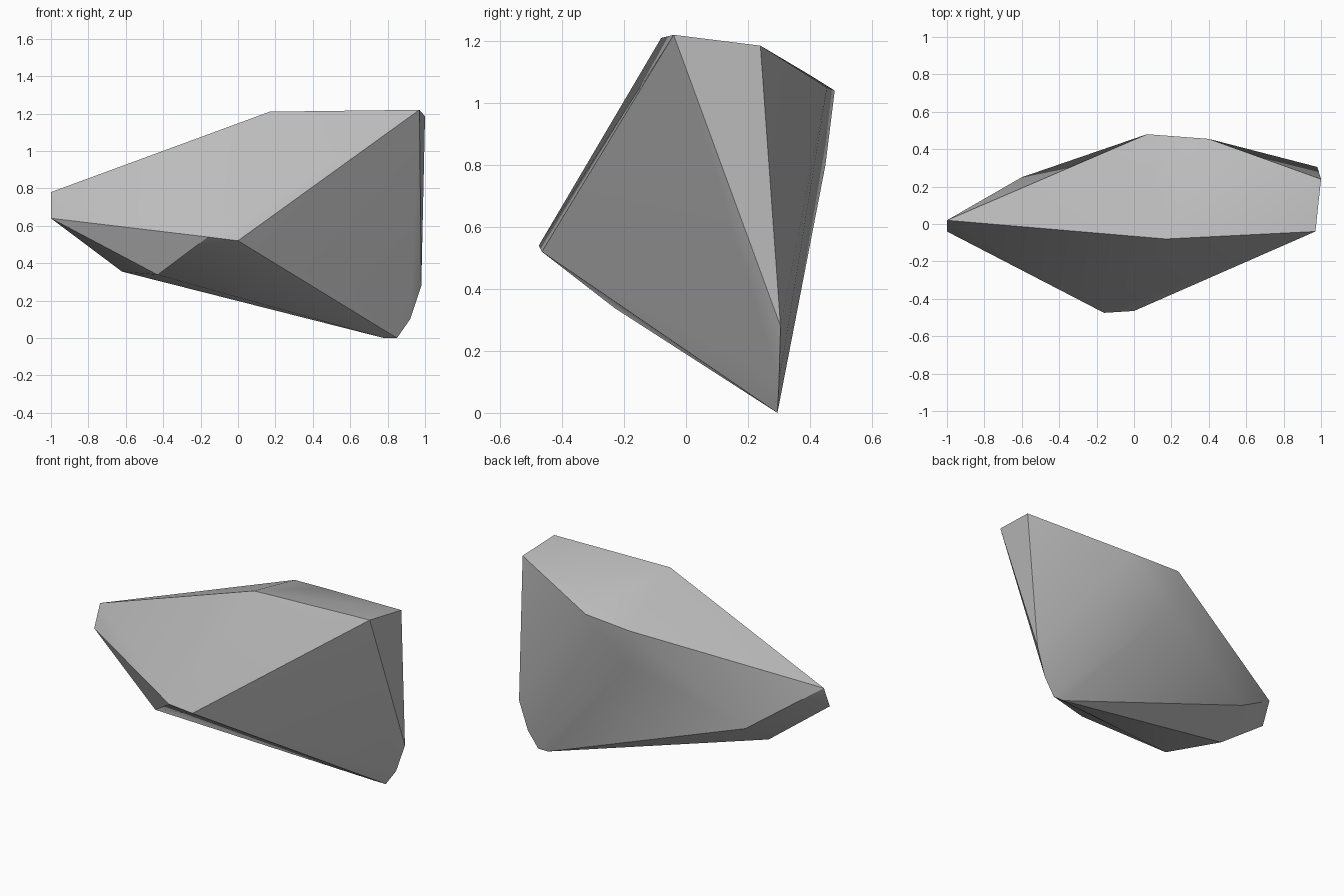
import bpy
import bmesh
import math

cube = bpy.data.objects.get("Cube")
if cube:
    bpy.data.objects.remove(cube, do_unlink=True)

# Stone colour
stone = bpy.data.materials.new("grey stone")
stone.use_nodes = True
colour = (0.5, 0.5, 0.5, 1)
stone.diffuse_color = colour
shader = next(n for n in stone.node_tree.nodes if n.type == "BSDF_PRINCIPLED")
shader.inputs["Base Color"].default_value = colour
shader.inputs["Roughness"].default_value = 0.9

# Corners of the boulder, grouped by region
narrow_tip = [(-1, .02, .78), (-1, -.04, .64)]
top_rim = [(.17, -.08, 1.21), (.97, -.04, 1.22), (1, .24, 1.185),
           (.4, .455, 1.05), (.07, .48, 1.04), (.35, .4, 1.09)]
front_nose = [(0, -.465, .52), (-.16, -.475, .54)]
back_side = [(.1, .45, .8), (-.6, .25, .5)]
underside = [(-.62, .04, .355), (-.43, -.23, .338)]
foot = [(.98, .305, .28), (.92, .3, .1), (.85, .295, 0), (.78, .295, 0)]

# Wrap the corners in a faceted convex shell
bm = bmesh.new()
for corner in narrow_tip + top_rim + front_nose + back_side + underside + foot:
    bm.verts.new(corner)
hull = bmesh.ops.convex_hull(bm, input=bm.verts)
loose = [v for v in bm.verts if not v.link_faces]
bmesh.ops.delete(bm, geom=loose, context="VERTS")
bmesh.ops.recalc_face_normals(bm, faces=bm.faces)

mesh = bpy.data.meshes.new("boulder")
bm.to_mesh(mesh)
bm.free()
mesh.materials.append(stone)
boulder = bpy.data.objects.new("boulder", mesh)
bpy.context.collection.objects.link(boulder)

# Soften shallow facets, keep the broken edges crisp
bpy.ops.object.select_all(action="DESELECT")
boulder.select_set(True)
bpy.context.view_layer.objects.active = boulder
bpy.ops.object.shade_smooth_by_angle(angle=math.radians(30))
